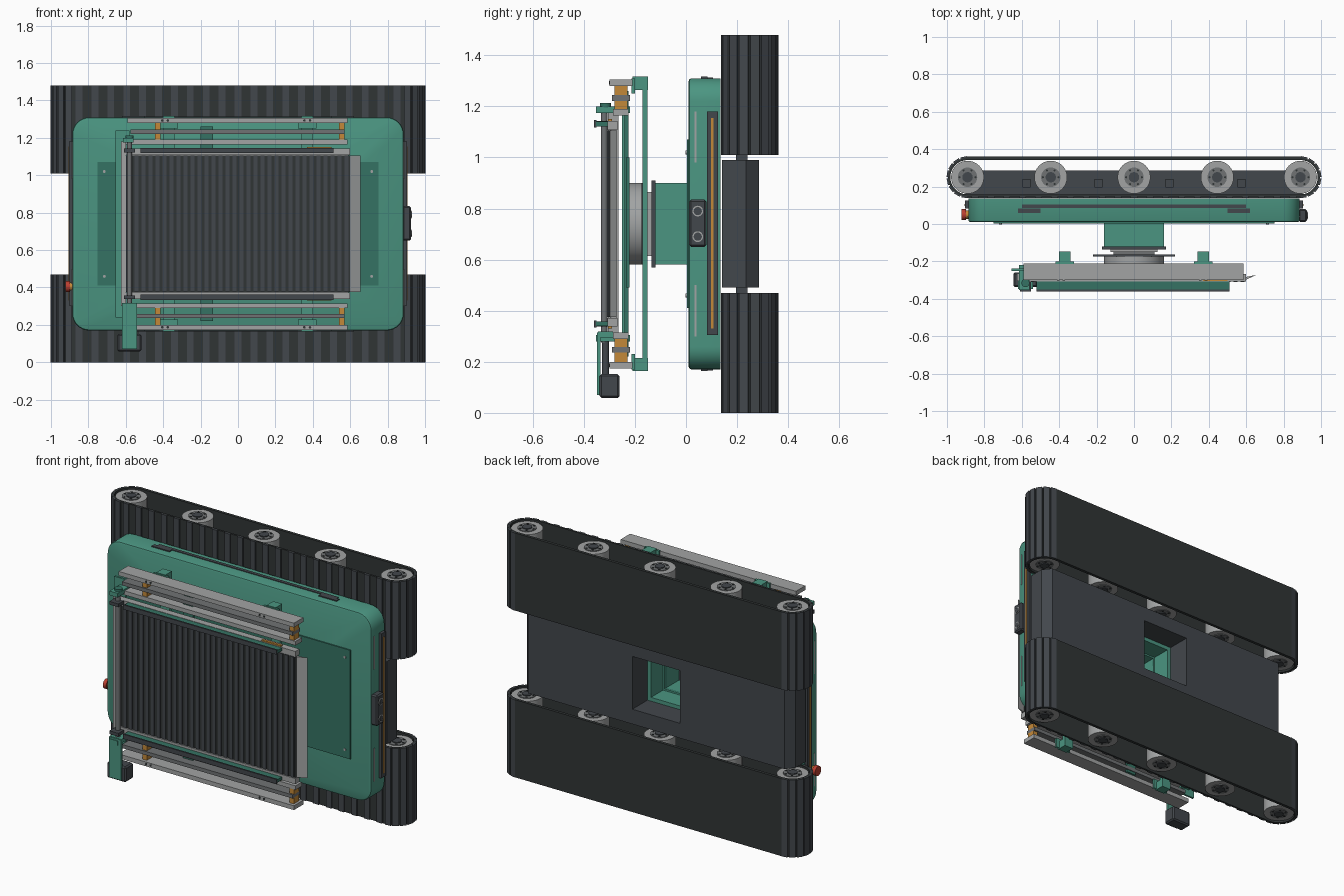
import bpy, bmesh, math
from mathutils import Matrix, Vector

if "Cube" in bpy.data.objects:
    bpy.data.objects.remove(bpy.data.objects["Cube"])

ZC = 0.74  # mirror height of the whole machine


def mat(name, c):
    m = bpy.data.materials.new(name)
    m.diffuse_color = (*c, 1)
    m.use_nodes = True
    m.node_tree.nodes["Principled BSDF"].inputs["Base Color"].default_value = m.diffuse_color
    return m


GREEN = mat("green_paint", (0.07, 0.30, 0.22))
DGREEN = mat("dark_green", (0.035, 0.17, 0.125))
RUBBER = mat("rubber", (0.03, 0.035, 0.036))
DARK = mat("dark_metal", (0.055, 0.063, 0.072))
STEEL = mat("steel", (0.36, 0.37, 0.37))
MID = mat("mid_steel", (0.16, 0.17, 0.175))
ORANGE = mat("brass", (0.55, 0.25, 0.04))
RED = mat("red", (0.5, 0.05, 0.03))


def finish(name, bm, m):
    bmesh.ops.recalc_face_normals(bm, faces=bm.faces)
    me = bpy.data.meshes.new(name)
    bm.to_mesh(me)
    bm.free()
    o = bpy.data.objects.new(name, me)
    bpy.context.collection.objects.link(o)
    if m:
        me.materials.append(m)
    return o


def box(name, x, y, z, m=None, bevel=0):
    """Box from (min, max) pairs."""
    bm = bmesh.new()
    bmesh.ops.create_cube(bm, size=1)
    for v in bm.verts:
        v.co = [(p[0] + p[1]) / 2 + c * (p[1] - p[0]) for p, c in zip((x, y, z), v.co)]
    if bevel:
        bmesh.ops.bevel(bm, geom=bm.edges[:], offset=bevel, segments=1, affect='EDGES')
    return finish(name, bm, m)


def mbox(name, x, y, z, m=None):
    """Box plus its copy mirrored about mid height."""
    box(name + "_upper", x, y, z, m)
    box(name + "_lower", x, y, (2 * ZC - z[1], 2 * ZC - z[0]), m)


def cyl(name, c, r, depth, axis, m=None, seg=32):
    bm = bmesh.new()
    rot = Vector((0, 0, 1)).rotation_difference(Vector(axis)).to_matrix().to_4x4()
    bmesh.ops.create_cone(bm, cap_ends=True, segments=seg, radius1=r, radius2=r, depth=depth,
                          matrix=Matrix.Translation(c) @ rot)
    o = finish(name, bm, m)
    for p in o.data.polygons:
        p.use_smooth = len(p.vertices) == 4
    return o


def extrude(name, pts, vec, m):
    bm = bmesh.new()
    f = bm.faces.new([bm.verts.new(p) for p in pts])
    r = bmesh.ops.extrude_face_region(bm, geom=[f])
    bmesh.ops.translate(bm, vec=vec, verts=[v for v in r["geom"] if isinstance(v, bmesh.types.BMVert)])
    return finish(name, bm, m)


def cut_square(o, h, y0, y1):
    """Square cable shaft through the middle."""
    c = box("shaft_cutter", (-h, h), (y0, y1), (ZC - h, ZC + h))
    c.hide_render = True
    md = o.modifiers.new("shaft", 'BOOLEAN')
    md.object = c
    md.operation = 'DIFFERENCE'
    md.solver = 'EXACT'
    bpy.context.view_layer.objects.active = o
    bpy.ops.object.modifier_apply(modifier="shaft")
    bpy.data.objects.remove(c)


def stadium(r, n=14):
    pts = []
    for sx, a0 in ((1, -90), (-1, 90)):
        for i in range(n + 1):
            a = math.radians(a0 + 180 * i / n)
            pts.append((sx * 0.89 + r * math.cos(a), 0.25 + r * math.sin(a)))
    return pts


# Tracks: belt loop, grousers, wheels
def track(tag, z0, z1, out):
    bm = bmesh.new()
    rings = [[bm.verts.new((*p, z)) for p in stadium(r)]
             for r, z in ((0.104, z0), (0.104, z1), (0.092, z1), (0.092, z0))]
    n = len(rings[0])
    for k in range(4):
        a, b = rings[k], rings[(k + 1) % 4]
        for i in range(n):
            bm.faces.new((a[i], a[(i + 1) % n], b[(i + 1) % n], b[i]))
    finish("track_belt_" + tag, bm, RUBBER)
    box("track_back_run_" + tag, (-0.9, 0.9), (0.345, 0.36), (z0, z1), RUBBER)
    bm = bmesh.new()
    spots = [(-0.85 + i * 0.085, 0.144, 0) for i in range(21)]
    for s in (-1, 1):
        for i in range(8):
            a = math.radians(-82 + i * 23)
            spots.append((s * (0.89 + 0.106 * math.cos(a)), 0.25 + 0.106 * math.sin(a),
                          s * (a + math.pi / 2)))
    for x, y, a in spots:
        M = (Matrix.Translation((x, y, (z0 + z1) / 2)) @ Matrix.Rotation(a, 4, 'Z')
             @ Matrix.Diagonal((0.036, 0.010, z1 - z0, 1)))
        bmesh.ops.create_cube(bm, size=1, matrix=M)
    finish("track_grousers_" + tag, bm, DARK)
    for i in range(5):
        x = -0.89 + 0.445 * i
        cyl(f"wheel_{tag}_{i}", (x, 0.25, (z0 + z1) / 2), 0.088, z1 - z0 - 0.02, (0, 0, 1), STEEL)
        for end, s in ((z0, -1), (z1, 1)):
            ze = end - s * 0.008
            cyl(f"wheel_ring_{tag}_{i}", (x, 0.25, ze - s * 0.001), 0.052, 0.006, (0, 0, 1), MID)
            cyl(f"wheel_hub_{tag}_{i}", (x, 0.25, ze), 0.028, 0.014, (0, 0, 1), DARK, 16)
            for k in range(6):
                a = math.radians(60 * k)
                cyl(f"wheel_bolt_{tag}_{i}", (x + 0.042 * math.cos(a), 0.25 + 0.042 * math.sin(a), ze),
                    0.006, 0.010, (0, 0, 1), RUBBER, 6)


track("lower", 0, 0.47, -1)
track("upper", 1.01, 1.48, 1)

# Chassis between tracks
prof = [(-0.9, 0.14), (0.9, 0.14), (0.9, 0.235), (0.86, 0.285), (-0.86, 0.285), (-0.9, 0.235)]
chassis = extrude("chassis", [(x, y, 0.49) for x, y in prof], (0, 0, 0.5), DARK)
cut_square(chassis, 0.16, 0.1, 0.4)
for x in (-0.575, -0.19, 0.19, 0.575):
    mbox("track_mount", (x - 0.022, x + 0.022), (0.195, 0.24), (0.98, 1.012), DARK)

# Green deck with rounded outline
bm = bmesh.new()
bmesh.ops.create_cube(bm, size=1)
for v in bm.verts:
    v.co = (v.co.x * 1.772, 0.0725 + v.co.y * 0.125, ZC + v.co.z * 1.14)
bmesh.ops.bevel(bm, geom=[e for e in bm.edges if abs(e.verts[0].co.y - e.verts[1].co.y) > 0.1],
                offset=0.09, segments=8, profile=0.5, affect='EDGES')
bmesh.ops.bevel(bm, geom=[e for e in bm.edges if all(v.co.y < 0.02 for v in e.verts)],
                offset=0.012, segments=2, profile=0.5, affect='EDGES')
deck = finish("deck_body", bm, GREEN)
cut_square(deck, 0.14, -0.1, 0.3)
deck.select_set(True)
bpy.context.view_layer.objects.active = deck
bpy.ops.object.shade_smooth_by_angle(angle=math.radians(35))
panel = box("deck_panel", (-0.75, 0.75), (0.003, 0.012), (0.41, 1.07), DGREEN)
cut_square(panel, 0.13, -0.1, 0.1)
for x in (-0.715, 0.715):
    for z in (0.46, 1.02):
        cyl("panel_screw", (x, 0.002, z), 0.008, 0.008, (0, 1, 0), STEEL, 12)
mbox("deck_side_strip", (-0.6, 0.6), (0.085, 0.105), (1.30, 1.314), DARK)
for x in (-0.56, 0.56):
    mbox("deck_vent", (x - 0.06, x + 0.06), (0.058, 0.084), (1.30, 1.316), DARK)

# Bumpers, light strips, sensor and stop button on deck ends
for s in (-1, 1):
    def sx(a, b):
        return tuple(sorted((s * a, s * b)))
    box("end_bumper", sx(0.88, 0.903), (0.082, 0.125), (0.305, 1.18), DARK)
    box("bumper_stripe", sx(0.9, 0.907), (0.097, 0.108), (0.33, 1.155), ORANGE)
    mbox("end_light", sx(0.88, 0.889), (0.034, 0.042), (0.98, 1.18), STEEL)
box("sensor_box", (0.88, 0.925), (0.012, 0.08), (0.65, 0.835), DARK, 0.008)
for z in (0.69, 0.79):
    cyl("sensor_ring", (0.922, 0.046, z), 0.021, 0.012, (1, 0, 0), STEEL, 24)
    cyl("sensor_lens", (0.924, 0.046, z), 0.016, 0.012, (1, 0, 0), DARK, 24)
cyl("stop_base", (-0.892, 0.05, 0.405), 0.022, 0.02, (1, 0, 0), ORANGE, 24)
cyl("stop_button", (-0.91, 0.05, 0.405), 0.029, 0.022, (1, 0, 0), RED, 24)

# Hollow lifting column
for name, h, y, m, hole in (("column", 0.16, (-0.12, 0.02), GREEN, 0.13),
                            ("column_flange", 0.17, (-0.135, -0.12), DARK, 0.12),
                            ("column_stage_outer", 0.125, (-0.15, -0.135), STEEL, 0.105),
                            ("column_stage_inner", 0.11, (-0.165, -0.15), MID, 0.095)):
    cut_square(box(name, (-h, h), y, (ZC - h, ZC + h), m), hole, y[0] - 0.1, y[1] + 0.1)
plate = box("turn_plate", (-0.22, 0.22), (-0.175, -0.163), (0.58, 0.9), DARK)
cut_square(plate, 0.09, -0.3, 0)
cut_square(cyl("turn_ring", (0, -0.2, ZC), 0.16, 0.055, (0, 1, 0), STEEL, 48), 0.09, -0.3, 0)
box("carriage_base", (-0.5, 0.5), (-0.235, -0.222), (0.49, 1.0), DGREEN)

# Cross beams and their end blocks
for x in (-0.37, 0.37):
    box("cross_beam", (x - 0.03, x + 0.03), (-0.17, -0.15), (0.17, 1.31), GREEN)
    mbox("beam_end_block", (x - 0.03, x + 0.03), (-0.21, -0.148), (1.265, 1.316), GREEN)
    mbox("beam_foot", (x - 0.05, x + 0.05), (-0.213, -0.2), (1.25, 1.31), GREEN)
box("short_beam", (-0.2, -0.135), (-0.24, -0.225), (0.22, 1.26), DGREEN)

# Telescopic slides at both sides
mbox("outer_rail", (-0.59, 0.585), (-0.3, -0.21), (1.28, 1.306), STEEL)
mbox("middle_rail", (-0.575, 0.57), (-0.29, -0.22), (1.222, 1.244), MID)
mbox("inner_rail", (-0.6, 0.585), (-0.285, -0.225), (1.165, 1.19), STEEL)
for x in (-0.43, 0.555):
    mbox("slide_bearing_a", (x - 0.015, x + 0.015), (-0.28, -0.23), (1.242, 1.282), ORANGE)
    mbox("slide_bearing_b", (x - 0.015, x + 0.015), (-0.28, -0.23), (1.19, 1.224), ORANGE)
for x in (-0.39, 0.37):
    for dx in (-0.015, 0.015):
        for z in (1.293, 2 * ZC - 1.293):
            cyl("rail_hole", (x + dx, -0.3, z), 0.007, 0.004, (0, 1, 0), RUBBER, 12)

# Conveyor: bed, ribbed belt, side rails, guides, lip
box("conveyor_bed", (-0.59, 0.59), (-0.298, -0.272), (0.36, 1.12), STEEL)
box("conveyor_belt", (-0.6, 0.6), (-0.304, -0.278), (0.375, 1.105), RUBBER)
bm = bmesh.new()
for i in range(32):
    M = Matrix.Translation((-0.58 + i * 1.16 / 31, -0.305, ZC)) @ Matrix.Diagonal((0.02, 0.008, 0.73, 1))
    bmesh.ops.create_cube(bm, size=1, matrix=M)
finish("conveyor_ribs", bm, DARK)
mbox("conveyor_rail", (-0.6, 0.6), (-0.308, -0.268), (1.108, 1.142), STEEL)
mbox("load_guide", (-0.52, 0.51), (-0.352, -0.305), (1.122, 1.14), DGREEN)
mbox("load_guide_cap", (-0.52, 0.51), (-0.36, -0.35), (1.118, 1.146), DARK)
mbox("guide_spring", (0.37, 0.5), (-0.305, -0.29), (1.14, 1.15), ORANGE)
extrude("loading_lip", [(0.59, -0.302, 0.375), (0.655, -0.272, 0.375), (0.59, -0.285, 0.375)],
        (0, 0, 0.73), STEEL)

# Drive end: back plate, shaft, bearing brackets, motor
box("drive_end_plate", (-0.655, -0.58), (-0.25, -0.238), (0.24, 1.24), GREEN)
box("drive_end_rail", (-0.625, -0.6), (-0.305, -0.265), (0.3, 1.18), STEEL)
cyl("drive_shaft", (-0.58, -0.32, ZC), 0.013, 0.93, (0, 0, 1), MID, 20)
mbox("shaft_bracket", (-0.615, -0.56), (-0.352, -0.22), (1.175, 1.2), GREEN)
mbox("shaft_bearing", (-0.61, -0.55), (-0.36, -0.3), (1.122, 1.142), DARK)
cyl("shaft_cap", (-0.58, -0.315, 1.205), 0.022, 0.018, (0, 0, 1), DGREEN, 24)
box("gearbox_cover", (-0.62, -0.54), (-0.348, -0.335), (0.07, 0.315), GREEN)
box("gearbox_block", (-0.62, -0.54), (-0.345, -0.285), (0.295, 0.318), GREEN)
cyl("motor_shaft", (-0.58, -0.315, 0.22), 0.014, 0.17, (0, 0, 1), DARK, 20)
box("motor", (-0.645, -0.517), (-0.338, -0.26), (0.058, 0.152), DARK, 0.008)
